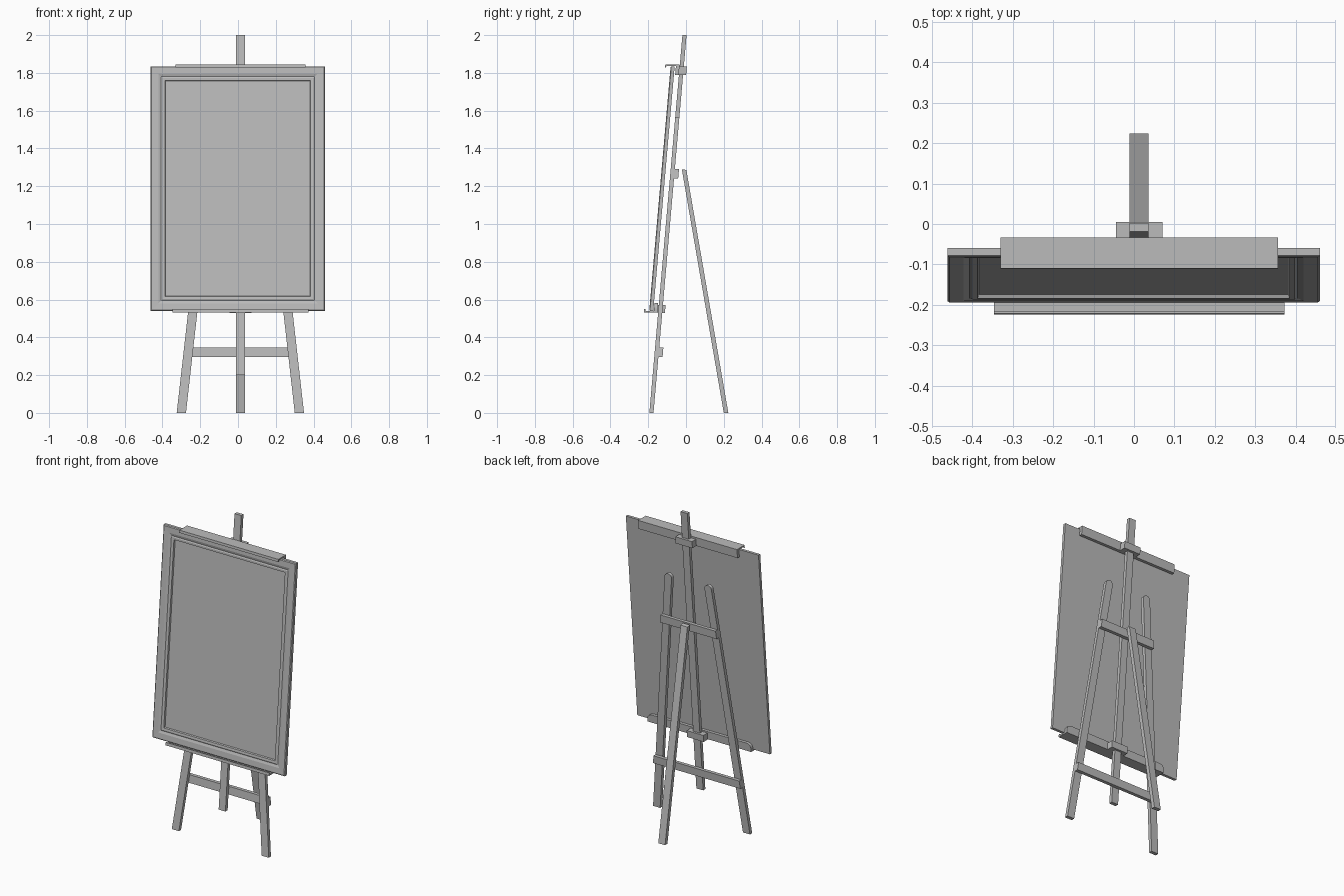
import bpy, bmesh, math

if "Cube" in bpy.data.objects:
    bpy.data.objects.remove(bpy.data.objects["Cube"])

grey = bpy.data.materials.new("plain_grey")
grey.use_nodes = True
GREY = (0.5, 0.5, 0.5, 1)
grey.diffuse_color = GREY
grey.node_tree.nodes["Principled BSDF"].inputs["Base Color"].default_value = GREY

LEAN = 0.0875   # backward lean of the easel face per unit of height
MID = 0.0125    # centre line of the stand


def finish(name, bm, lean=LEAN):
    """Lean the mesh backward and link it as an object."""
    for v in bm.verts:
        v.co.y += lean * v.co.z
    bmesh.ops.recalc_face_normals(bm, faces=bm.faces)
    mesh = bpy.data.meshes.new(name)
    bm.to_mesh(mesh)
    bm.free()
    mesh.materials.append(grey)
    obj = bpy.data.objects.new(name, mesh)
    bpy.context.collection.objects.link(obj)
    return obj


def prism(name, outline, start, end, axis="y", lean=LEAN):
    """Extrude an outline along y (points are x, z) or along x (points are y, z)."""
    bm = bmesh.new()

    def place(a, b, t):
        return (a, t, b) if axis == "y" else (t, a, b)

    face = bm.faces.new([bm.verts.new(place(a, b, start)) for a, b in outline])
    out = bmesh.ops.extrude_face_region(bm, geom=[face])
    for v in out["geom"]:
        if isinstance(v, bmesh.types.BMVert):
            if axis == "y":
                v.co.y = end
            else:
                v.co.x = end
    return finish(name, bm, lean)


def box(name, x, y, z):
    outline = [(x[0], z[0]), (x[1], z[0]), (x[1], z[1]), (x[0], z[1])]
    return prism(name, outline, *y)


# Front legs: splayed bars with rounded tops
SPLAY, FOOT, HALF, LEG_TOP = 0.113, 0.3125, 0.0245, 1.54
for side, name in ((1, "left_front_leg"), (-1, "right_front_leg")):
    top_x = FOOT - SPLAY * LEG_TOP
    pts = [(FOOT - HALF, 0), (FOOT + HALF, 0)]
    for i in range(9):
        a = math.pi * i / 8
        pts.append((top_x + HALF * math.cos(a), LEG_TOP + HALF * math.sin(a)))
    prism(name, [(MID + side * px, pz) for px, pz in pts], -0.194, -0.172)

# Mast
box("mast", (-0.011, 0.036), (-0.194, -0.172), (0.2, 2.0))

# Cross bars, ends following the leg splay
for name, z0, z1 in (("lower_cross_bar", 0.296, 0.345), ("upper_cross_bar", 1.24, 1.29)):
    w0, w1 = (FOOT + HALF - SPLAY * z for z in (z0, z1))
    prism(name, [(MID - w0, z0), (MID + w0, z0), (MID + w1, z1), (MID - w1, z1)],
          -0.172, -0.15)

# Back leg, leaning forward to the upper cross bar
prism("back_leg", [(0.2, 0), (0.224, 0), (0.002, 1.286), (-0.022, 1.29)],
      -0.011, 0.036, axis="x", lean=0)

# Top clamp: lipped plate, rear flange and sliding block
prism("top_clamp", [(-0.271, 1.829), (-0.265, 1.829), (-0.265, 1.837), (-0.214, 1.837),
                    (-0.214, 1.79), (-0.195, 1.79), (-0.195, 1.845), (-0.271, 1.845)],
      -0.331, 0.357, axis="x")
box("top_clamp_block", (-0.045, 0.071), (-0.195, -0.156), (1.79, 1.833))

# Bottom ledge: lipped tray, rear flange with rounded corners, sliding block
prism("bottom_ledge", [(-0.27, 0.532), (-0.198, 0.532), (-0.198, 0.54), (-0.263, 0.54),
                       (-0.263, 0.55), (-0.27, 0.55)],
      -0.347, 0.373, axis="x")
flange = [(-0.347, 0.532), (0.373, 0.532)]
for cx, begin in ((0.343, 0), (-0.317, 90)):
    for step in range(5):
        a = math.radians(begin + step * 22.5)
        flange.append((cx + 0.03 * math.cos(a), 0.552 + 0.03 * math.sin(a)))
prism("bottom_ledge_flange", flange, -0.217, -0.198)
box("bottom_ledge_block", (-0.045, 0.071), (-0.198, -0.158), (0.53, 0.572))

# Framed panel: nested rectangles stepping in from the back edge to the recessed panel
X0, X1, Z0, Z1 = -0.462, 0.46, 0.54, 1.835
FRONT = -0.242
profile = [(0, 0.0215), (0, 0.004), (0.005, 0), (0.04, 0.001), (0.055, 0.006),
           (0.062, 0.003), (0.075, 0.004), (0.078, 0.013)]
bm = bmesh.new()
rings = []
for inset, depth in profile:
    corners = ((X0 + inset, Z0 + inset), (X1 - inset, Z0 + inset),
               (X1 - inset, Z1 - inset), (X0 + inset, Z1 - inset))
    rings.append([bm.verts.new((x, FRONT + depth, z)) for x, z in corners])
for a, b in zip(rings, rings[1:]):
    for i in range(4):
        j = (i + 1) % 4
        bm.faces.new((a[i], a[j], b[j], b[i]))
bm.faces.new(rings[0])
bm.faces.new(rings[-1])
finish("framed_panel", bm)
